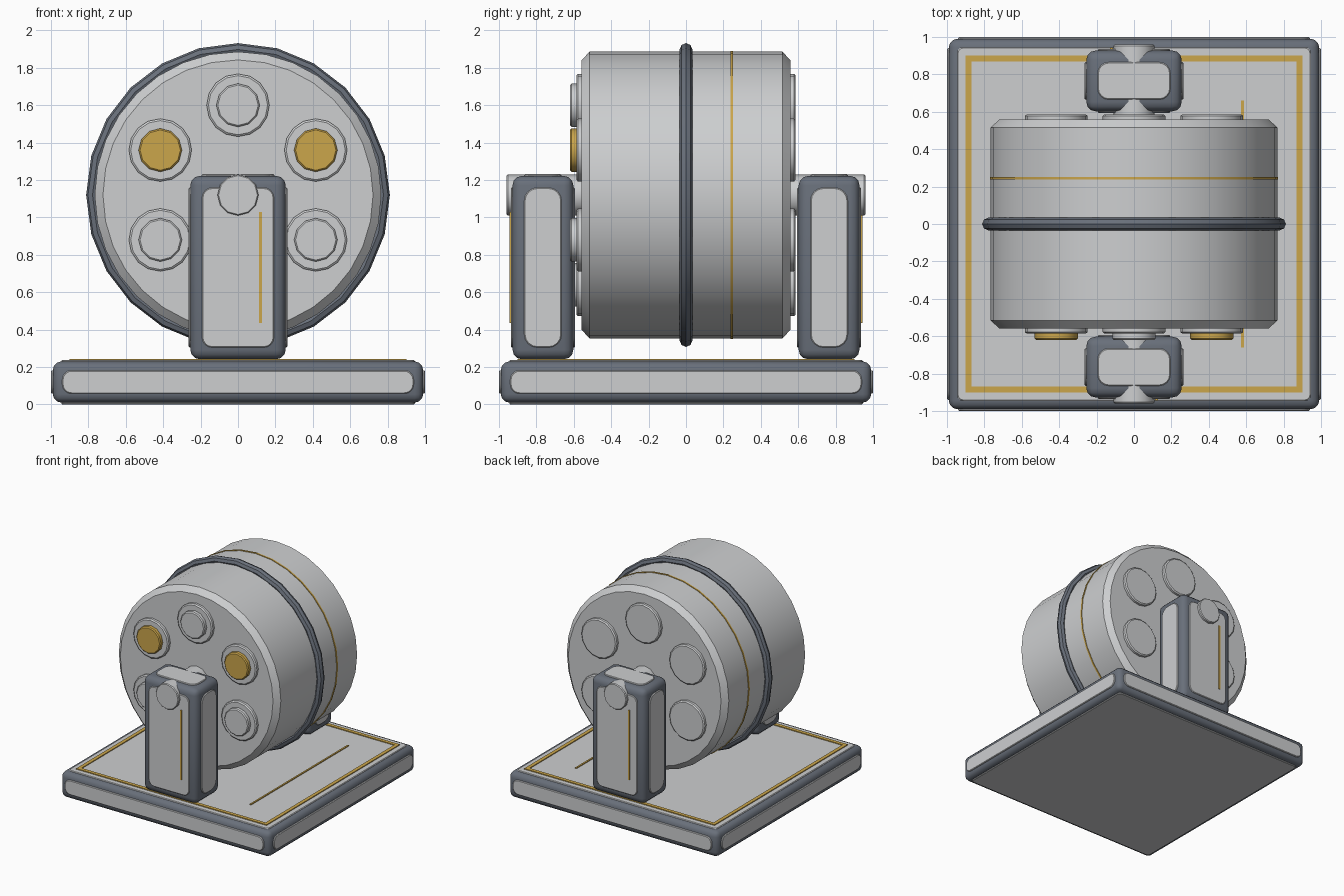
import bpy, bmesh, math
from mathutils import Matrix, Vector

if "Cube" in bpy.data.objects:
    bpy.data.objects.remove(bpy.data.objects["Cube"])


def material(name, rgb):
    m = bpy.data.materials.new(name)
    m.diffuse_color = (*rgb, 1)
    m.use_nodes = True
    m.node_tree.nodes["Principled BSDF"].inputs["Base Color"].default_value = m.diffuse_color
    return m


WHITE = material("pale_grey", (0.61, 0.62, 0.63))
DARK = material("slate_grey", (0.14, 0.16, 0.195))
GOLD = material("gold", (0.60, 0.38, 0.07))
AXIS_Z = 1.12


def finish(name, bm, mat, angle=35):
    bmesh.ops.recalc_face_normals(bm, faces=bm.faces)
    me = bpy.data.meshes.new(name)
    bm.to_mesh(me)
    bm.free()
    ob = bpy.data.objects.new(name, me)
    bpy.context.collection.objects.link(ob)
    me.materials.append(mat)
    bpy.ops.object.select_all(action='DESELECT')
    ob.select_set(True)
    bpy.context.view_layer.objects.active = ob
    bpy.ops.object.shade_smooth_by_angle(angle=math.radians(angle))
    return ob


def box(name, size, centre, mat, bevel=0.0):
    bm = bmesh.new()
    bmesh.ops.create_cube(bm, size=1, matrix=Matrix.Translation(centre) @ Matrix.Diagonal((*size, 1)))
    if bevel:
        bmesh.ops.bevel(bm, geom=bm.edges[:], offset=bevel, segments=3,
                        profile=0.5, affect='EDGES')
    return finish(name, bm, mat)


def panel(name, centre, normal, w, h, radius, mat=WHITE, out=0.009):
    """Rounded plate lying on a face; w runs sideways, h runs up (or along y)."""
    n = Vector(normal)
    v = Vector((0, 1, 0)) if abs(n.z) > 0.5 else Vector((0, 0, 1))
    u = v.cross(n)
    c = Vector(centre)
    bm = bmesh.new()
    rings = []
    for depth, inset in ((-0.02, 0), (out - 0.005, 0), (out, 0.005)):
        ring = []
        for k in range(4):
            sx, sy = ((1, 1), (-1, 1), (-1, -1), (1, -1))[k]
            for i in range(5):
                a = math.pi / 2 * (k + i / 4)
                r = radius - inset
                pu = sx * (w / 2 - radius) + r * math.cos(a)
                pv = sy * (h / 2 - radius) + r * math.sin(a)
                ring.append(bm.verts.new(c + u * pu + v * pv + n * depth))
        rings.append(ring)
    for a, b in zip(rings, rings[1:]):
        for i in range(len(a)):
            j = (i + 1) % len(a)
            bm.faces.new((a[i], a[j], b[j], b[i]))
    bm.faces.new(rings[0])
    bm.faces.new(rings[-1])
    return finish(name, bm, mat)


def lathe(name, profile, segs, mat, x=0, z=AXIS_Z, closed=False):
    """Turn (y, radius) points around an axis parallel to y."""
    bm = bmesh.new()
    rings = [[bm.verts.new((x + r * math.sin(2 * math.pi * i / segs), y,
                            z + r * math.cos(2 * math.pi * i / segs)))
              for i in range(segs)] for y, r in profile]
    pairs = list(zip(rings, rings[1:]))
    if closed:
        pairs.append((rings[-1], rings[0]))
    else:
        bm.faces.new(rings[0])
        bm.faces.new(rings[-1])
    for a, b in pairs:
        for i in range(segs):
            j = (i + 1) % segs
            bm.faces.new((a[i], a[j], b[j], b[i]))
    return finish(name, bm, mat)


# Base slab with a plate on every face
box("base", (1.98, 1.98, 0.22), (0, 0, 0.12), DARK, 0.045)
panel("base_top_plate", (0, 0, 0.23), (0, 0, 1), 1.89, 1.89, 0.03, out=0.007)
panel("base_bottom_plate", (0, 0, 0.01), (0, 0, -1), 1.89, 1.89, 0.03)
for label, n in (("front", (0, -1, 0)), ("back", (0, 1, 0)),
                 ("left", (-1, 0, 0)), ("right", (1, 0, 0))):
    panel("base_" + label + "_plate", Vector(n) * 0.991 + Vector((0, 0, 0.12)), n,
          1.88, 0.125, 0.05)

# Gold trim on the base
for s in (-1, 1):
    box("base_trim_x", (1.80, 0.03, 0.009), (0, s * 0.885, 0.2395), GOLD)
    box("base_trim_y", (0.03, 1.80, 0.009), (s * 0.885, 0, 0.2395), GOLD)
box("base_side_line", (0.014, 1.32, 0.009), (0.58, 0, 0.2395), GOLD)

# Drum with chamfered rims, gold band and dark hoop
lathe("drum", [(-0.558, 0.722), (-0.515, 0.766), (0.515, 0.766), (0.558, 0.722)], 32, WHITE)
lathe("drum_gold_band", [(0.238, 0.75), (0.238, 0.771), (0.252, 0.771), (0.252, 0.75)],
      32, GOLD, closed=True)
lathe("drum_hoop", [(0.034 * math.sin(math.pi * k / 4), 0.778 + 0.034 * math.cos(math.pi * k / 4))
                    for k in range(8)], 24, DARK, closed=True)

# Six ports on each end of the drum; the front ones carry caps
for k in range(6):
    a = math.pi / 3 * k
    px, pz = 0.48 * math.sin(a), AXIS_Z + 0.48 * math.cos(a)
    lathe("front_port", [(-0.53, 0.168), (-0.578, 0.168), (-0.586, 0.158)], 16, WHITE, px, pz)
    lathe("back_port", [(0.53, 0.168), (0.578, 0.168), (0.586, 0.158)], 16, WHITE, px, pz)
    lathe("port_cap", [(-0.57, 0.116), (-0.612, 0.116), (-0.62, 0.108)], 12,
          GOLD if k in (1, 5) else WHITE, px, pz)

# Axle ends, showing as knobs on the posts
for s in (-1, 1):
    lathe("axle", [(s * 0.53, 0.11), (s * 0.953, 0.11), (s * 0.96, 0.104)], 12, WHITE)

# Support posts, the back one turned half round
for s, label in ((-1, "front"), (1, "back")):
    yc = s * 0.765
    box(label + "_post", (0.51, 0.325, 0.98), (0, yc, 0.732), DARK, 0.05)
    for side in (-1, 1):
        panel(label + "_post_face_plate", (0, yc + side * 0.1625, 0.732), (0, side, 0),
              0.385, 0.855, 0.055)
        panel(label + "_post_side_plate", (side * 0.255, yc, 0.732), (side, 0, 0),
              0.20, 0.855, 0.07)
    panel(label + "_post_top_plate", (0, yc, 1.222), (0, 0, 1), 0.39, 0.20, 0.06)
    box(label + "_post_gold_line", (0.014, 0.009, 0.595), (-s * 0.12, s * 0.9385, 0.732), GOLD)
